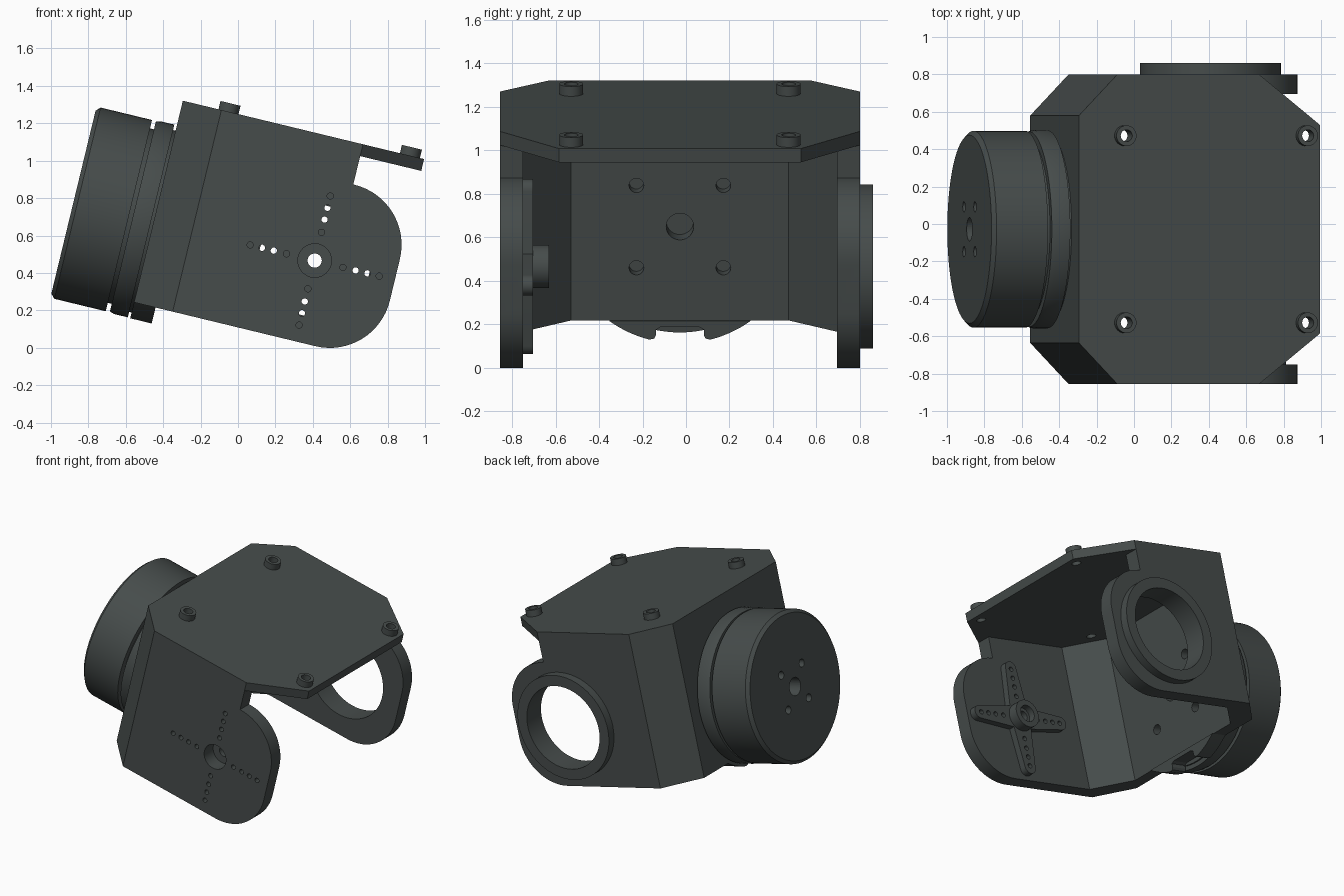
import bpy, bmesh
from math import sin, cos, pi, radians, sqrt, acos
from mathutils import Matrix

cube = bpy.data.objects.get("Cube")
if cube:
    bpy.data.objects.remove(cube)

TILT = Matrix.Translation((0.41, -0.028, 0.466)) @ Matrix.Rotation(radians(13.6), 4, 'Y')

mat = bpy.data.materials.new("charcoal_plastic")
mat.use_nodes = True
COLOUR = (0.061, 0.072, 0.070, 1)
mat.diffuse_color = COLOUR
mat.node_tree.nodes["Principled BSDF"].inputs["Base Color"].default_value = COLOUR

# Map profile coordinates (p, q) and depth h into the untilted frame
FRAMES = {'X': lambda p, q, h: (h, p, q),
          'Y': lambda p, q, h: (p, h, q),
          'Z': lambda p, q, h: (p, q, h)}


def prism(name, pts, axis, a, b):
    """Extrude a closed profile along an axis from a to b."""
    bm = bmesh.new()
    f = FRAMES[axis]
    face = bm.faces.new([bm.verts.new(f(p, q, a)) for p, q in pts])
    ext = bmesh.ops.extrude_face_region(bm, geom=[face])
    move = [y - x for x, y in zip(f(0, 0, a), f(0, 0, b))]
    bmesh.ops.translate(bm, vec=move, verts=[v for v in ext["geom"] if isinstance(v, bmesh.types.BMVert)])
    bmesh.ops.recalc_face_normals(bm, faces=bm.faces)
    return finish(name, bm)


def finish(name, bm):
    mesh = bpy.data.meshes.new(name)
    bm.to_mesh(mesh)
    bm.free()
    mesh.materials.append(mat)
    ob = bpy.data.objects.new(name, mesh)
    bpy.context.scene.collection.objects.link(ob)
    ob.matrix_world = TILT
    return ob


def arc(cx, cy, r, start, end, n):
    return [(cx + r * cos(start + (end - start) * i / n),
             cy + r * sin(start + (end - start) * i / n)) for i in range(n + 1)]


def rod(name, axis, p, q, r, a, b, n=32):
    return prism(name, arc(p, q, r, 0, 2 * pi, n)[:-1], axis, a, b)


def combine(ob, others, op):
    """Apply a boolean with each helper, then discard the helpers."""
    for other in others:
        mod = ob.modifiers.new("cut", 'BOOLEAN')
        mod.object, mod.operation, mod.solver = other, op, 'EXACT'
        other.hide_render = True
    bpy.context.view_layer.update()
    graph = bpy.context.evaluated_depsgraph_get()
    mesh = bpy.data.meshes.new_from_object(ob.evaluated_get(graph))
    ob.modifiers.clear()
    ob.data = mesh
    for other in others:
        bpy.data.objects.remove(other)


def lathe(name, profile, n=96):
    """Revolve (x, radius) points about the local x axis."""
    bm = bmesh.new()
    verts = [bm.verts.new((x, 0, r)) for x, r in profile]
    edges = [bm.edges.new(pair) for pair in zip(verts, verts[1:])]
    bmesh.ops.spin(bm, geom=verts + edges, cent=(0, 0, 0), axis=(1, 0, 0), angle=2 * pi, steps=n)
    bmesh.ops.remove_doubles(bm, verts=bm.verts, dist=0.0002)
    bmesh.ops.recalc_face_normals(bm, faces=bm.faces)
    return finish(name, bm)


BACK, END, WIDE, NARROW, BOTTOM, TOP = -0.886, 0.441, 0.828, 0.607, -0.444, 0.665

# Bracket walls: C-shaped plan trimmed by the rounded side outline
half = [(END, -WIDE), (-0.674, -WIDE), (BACK, -NARROW)]
inner = [(-0.78, -0.5), (-0.56, -0.722), (END, -0.722)]
plan = half + [(x, -y) for x, y in reversed(half)]
plan += [(x, -y) for x, y in reversed(inner)] + inner
bracket = prism("bracket", plan, 'Z', BOTTOM, 0.6)
side = [(-1, -0.444)] + arc(0.111, -0.114, 0.33, -pi / 2, 0, 16)
side += arc(0.111, 0.114, 0.33, 0, pi / 2, 16) + [(0.105, 0.444), (0.105, 0.8), (-1, 0.8)]
combine(bracket, [prism("trim", side, 'Y', -1, 1)], 'INTERSECT')

# Top plate joined to the walls
edge = [(BACK, -NARROW), (-0.674, -WIDE), (0.105, -WIDE), (END, -0.557)]
plate = prism("plate", edge + [(x, -y) for x, y in reversed(edge)], 'Z', 0.6, TOP)
ring = rod("ring", 'Y', 0, 0, 0.377, WIDE - 0.05, 0.888, 64)
combine(bracket, [plate, ring], 'UNION')

# Holes: bearing bore, hub bore, fixing holes and screw holes
cutters = [rod("bore", 'Y', 0, 0, 0.3, 0.5, 1, 64),
           rod("hub_bore", 'Y', 0, 0, 0.09, -1, -0.6),
           rod("axle_bore", 'X', 0, 0, 0.063, -1, -0.6)]
HORN_HOLES = [(s * d * c, s * d * (1 - c)) for d in (0.155, 0.225, 0.29, 0.355)
              for s in (-1, 1) for c in (0, 1)]
SCREWS = [(x, y) for x in (-0.635, 0.363) for y in (-0.5, 0.5)]
cutters += [rod("pin", 'Y', p, q, 0.017, -1, -0.6, 12) for p, q in HORN_HOLES]
cutters += [rod("screw_hole", 'Z', x, y, 0.032, 0.5, 0.8, 20) for x, y in SCREWS]
cutters += [rod("mount_hole", 'X', y, z, 0.034, -0.85, -0.7, 20)
            for y in (-0.2, 0.2) for z in (-0.195, 0.195)]
combine(bracket, cutters, 'DIFFERENCE')

# Screw collars on the plate
for i, (x, y) in enumerate(SCREWS):
    collar = rod(f"screw_collar_{i + 1}", 'Z', x, y, 0.055, TOP, 0.711, 32)
    combine(collar, [rod("hole", 'Z', x, y, 0.032, 0.6, 0.8, 20)], 'DIFFERENCE')

# Lower lip below the back wall, with a central notch
R = 0.55
lobe = arc(0, 0, R, -acos(sqrt(R * R - BOTTOM ** 2) / R), -acos(0.14 / R), 8)
lobe += [(0.118, -0.527), (0.11, -0.51), (0.11, -0.485), (0.09, -0.473)]
prism("lower_lip", lobe + [(-y, z) for y, z in reversed(lobe)], 'X', BACK, -0.768)

# Rear drum with a groove and a collar
drum = lathe("rear_drum", [(-1.327, 0), (-1.327, 0.503), (-1.305, 0.526), (-1.022, 0.526),
                           (-1.022, 0.48), (-1.0, 0.48), (-1.0, 0.522), (-0.975, 0.53),
                           (-0.9, 0.53), (-0.9, 0.5), (BACK, 0.5), (BACK, 0)])
face_holes = [rod("axle_hole", 'X', 0, 0, 0.063, -1.4, -1.2)]
face_holes += [rod("hole", 'X', y, z, 0.028, -1.4, -1.22, 20)
               for y in (-0.12, 0.12) for z in (-0.125, 0.125)]
combine(drum, face_holes, 'DIFFERENCE')

# Cross-shaped horn and hub on the inside of the front arm
horn = rod("servo_horn", 'Y', 0, 0, 0.1, -0.722, -0.602, 40)
blades = []
for k in range(4):
    c, s = cos(k * pi / 2), sin(k * pi / 2)
    blade = [(0, -0.085)] + arc(0.365, 0, 0.048, -pi / 2, pi / 2, 10) + [(0, 0.085)]
    blade = [(p * c - q * s, p * s + q * c) for p, q in blade]
    blades.append(prism("blade", blade, 'Y', -0.722, -0.675))
combine(horn, blades, 'UNION')
horn_cuts = [rod("axle", 'Y', 0, 0, 0.038, -0.8, -0.5), rod("recess", 'Y', 0, 0, 0.06, -0.65, -0.5)]
horn_cuts += [rod("pin", 'Y', p, q, 0.017, -0.8 if 0.2 < abs(p + q) < 0.3 else -0.705, -0.6, 12)
              for p, q in HORN_HOLES]
combine(horn, horn_cuts, 'DIFFERENCE')

# Smooth the rounded surfaces and keep edges sharp
bpy.ops.object.select_all(action='DESELECT')
for ob in bpy.context.scene.collection.objects:
    if ob.type == 'MESH' and mat.name in ob.data.materials:
        ob.select_set(True)
        bpy.context.view_layer.objects.active = ob
bpy.ops.object.shade_smooth_by_angle(angle=radians(25))
